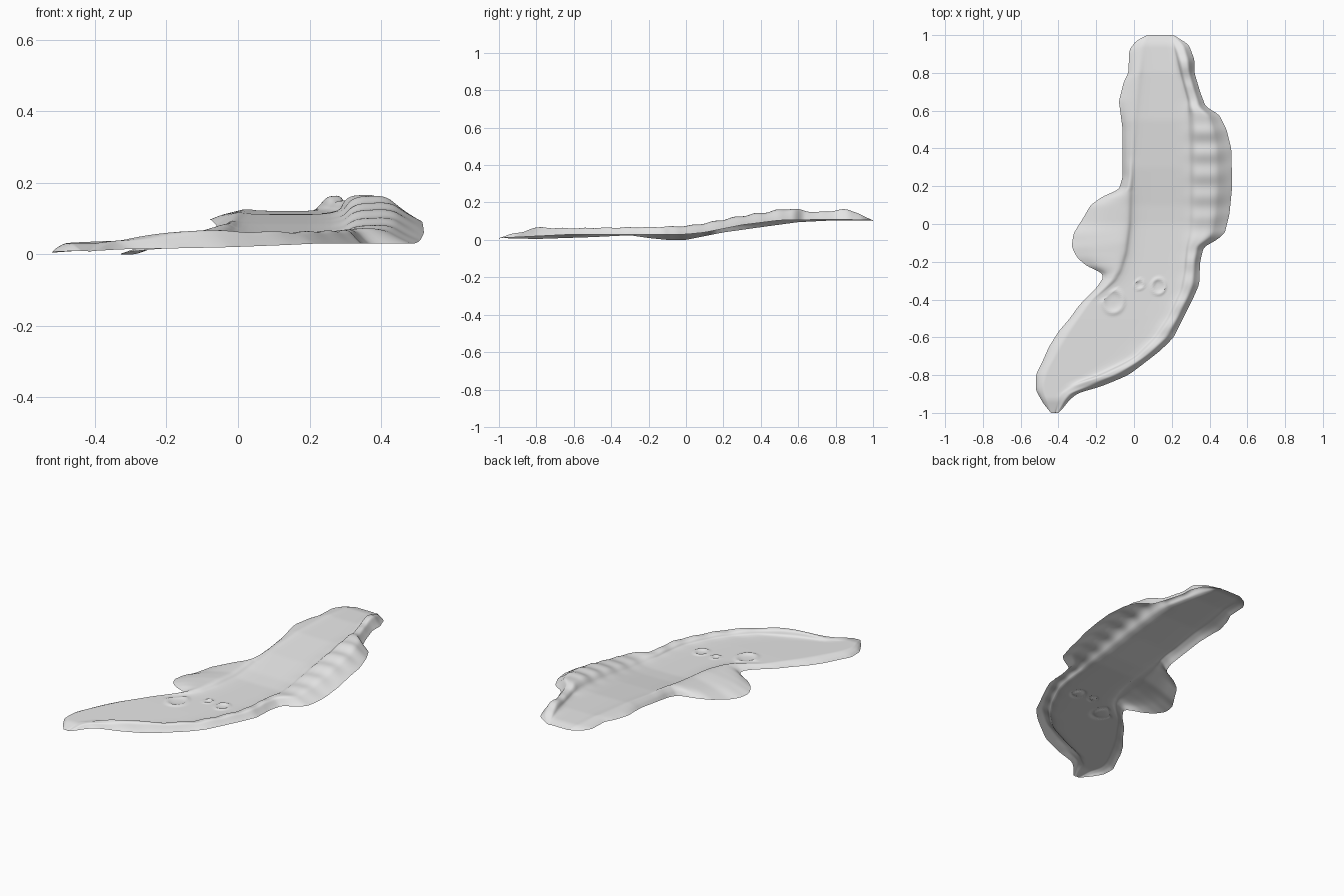
import bpy
import bmesh
import math

# Remove the default object only
default_cube = bpy.data.objects.get("Cube")
if default_cube:
    bpy.data.objects.remove(default_cube, do_unlink=True)


def linear(knots, t):
    """Piecewise linear value of ascending (position, value) knots."""
    if t <= knots[0][0]:
        return knots[0][1]
    for (start, low), (end, high) in zip(knots, knots[1:]):
        if t <= end:
            return low + (high - low) * (t - start) / max(end - start, 1e-6)
    return knots[-1][1]


def rounded(knots, t, radius):
    """Linear value averaged over a small window, so corners become soft."""
    reach = max(0, min(radius, t - knots[0][0], knots[-1][0] - t))
    return sum(linear(knots, t + reach * k / 3) for k in range(-3, 4)) / 7


def mix(a, b, factor):
    return a + (b - a) * factor


def make_material(name, colour):
    material = bpy.data.materials.new(name)
    material.use_nodes = True
    material.diffuse_color = colour
    shader = material.node_tree.nodes["Principled BSDF"]
    shader.inputs["Base Color"].default_value = colour
    shader.inputs["Roughness"].default_value = 0.8
    return material


# Plan outline: x of the left-hand and right-hand borders along y
west_border = [
    (-1, -.44), (-.95, -.48), (-.88, -.52), (-.8, -.52), (-.74, -.49),
    (-.65, -.45), (-.57, -.4), (-.5, -.34), (-.43, -.29), (-.34, -.2),
    (-.28, -.16), (-.25, -.18), (-.23, -.24), (-.18, -.3), (-.12, -.33),
    (-.05, -.32), (.03, -.27), (.1, -.23), (.15, -.16), (.18, -.08),
    (.25, -.06), (.5, -.06), (.65, -.08), (.75, -.055), (.8, -.03),
    (.92, -.025), (.97, .01), (1, .07)]
east_border = [
    (-1, -.4), (-.98, -.38), (-.93, -.34), (-.89, -.29), (-.87, -.2),
    (-.83, -.1), (-.8, -.03), (-.74, .05), (-.67, .14), (-.6, .21),
    (-.5, .26), (-.4, .31), (-.32, .345), (-.2, .35), (-.12, .37),
    (-.09, .43), (-.05, .48), (.05, .505), (.2, .52), (.4, .515),
    (.5, .49), (.58, .45), (.62, .38), (.7, .35), (.8, .32),
    (.87, .32), (.95, .29), (1, .21)]

# Edges of the flat track floor along y
west_foot = [
    (-1, -.435), (-.85, -.46), (-.75, -.42), (-.6, -.33), (-.5, -.27),
    (-.4, -.2), (-.3, -.08), (-.25, -.05), (-.15, -.02), (0, 0),
    (.3, .01), (.5, .03), (.8, .06), (1, .09)]
east_foot = [
    (-1, -.42), (-.9, -.4), (-.84, -.32), (-.8, -.2), (-.74, -.07),
    (-.7, 0), (-.6, .1), (-.5, .17), (-.35, .24), (-.25, .26),
    (0, .28), (.5, .28), (.65, .28), (.8, .24), (1, .19)]

# Heights along y: floor, both borders, and the rise of both banks
floor_height = [
    (-1, .01), (-.93, .03), (-.5, .04), (0, .045), (.1, .055),
    (.3, .085), (.55, .112), (.8, .122), (.95, .118), (1, .105)]
west_height = [
    (-1, .01), (-.8, .005), (-.5, .015), (-.3, .025), (-.2, .01),
    (-.1, 0), (0, 0), (.1, .02), (.2, .04), (.4, .068), (.6, .095),
    (.8, .105), (1, .105)]
east_height = [
    (-1, .01), (-.9, .015), (-.6, .03), (0, .03), (.1, .04),
    (.3, .08), (.5, .105), (.8, .11), (1, .105)]
west_rise = [
    (-1, 0), (-.4, 0), (-.25, .02), (-.1, .03), (.15, .025),
    (.35, .006), (.8, .006), (1, 0)]
east_rise = [
    (-1, 0), (-.87, .01), (-.82, .035), (-.6, .025), (-.2, .026),
    (0, .03), (.2, .04), (.4, .05), (.55, .058), (.7, .03),
    (.8, .036), (.87, .046), (.95, .01), (1, 0)]

# Shallow rings pressed into the floor: centre x, centre y, radius
rings = [(-.11, -.41, .06), (.13, -.33, .04), (.03, -.32, .025), (-.35, -.62, .025)]


def ring_relief(x, y):
    """Low raised lip with a slight hollow inside each ring."""
    total = 0
    for centre_x, centre_y, radius in rings:
        distance = math.hypot((x - centre_x) * 1.15, y - centre_y) / radius
        lip = math.exp(-((distance - 1) * 5) ** 2)
        hollow = math.exp(-(distance * 1.6) ** 4)
        total += .006 * lip - .003 * hollow
    return total


def cross_section(y):
    """Profile from the left-hand border to the right-hand border at y."""
    def at(knots):
        return rounded(knots, y, .015)

    west, east = at(west_border), at(east_border)
    foot_w, foot_e = at(west_foot), at(east_foot)
    floor = at(floor_height)
    low_w, low_e = at(west_height), at(east_height)
    crest_w = floor + at(west_rise)
    # Slight unevenness along the eastern rock ledge
    crest_e = floor + at(east_rise) * (1 + .08 * math.sin(y * 55))
    ridge = foot_w - min(.04, .4 * (foot_w - west))
    return [
        (west, low_w),
        (mix(ridge, west, .6), mix(low_w, crest_w, .55)),
        (ridge, crest_w),
        (foot_w, floor),
        (foot_e, floor),
        (mix(foot_e, east, .2), crest_e - .004),
        (mix(foot_e, east, .62), crest_e),
        (mix(foot_e, east, .85), mix(low_e, crest_e, .35)),
        (east, low_e)]


# Track sheet: rows of cross-sections joined into one smooth surface
ROWS = 260
SPANS = [8, 8, 7, 36, 6, 7, 7, 5]
steps = [span + k / count for span, count in enumerate(SPANS) for k in range(count)]
steps.append(len(SPANS))

mesh = bpy.data.meshes.new("track_sheet")
bm = bmesh.new()
previous = None
for row in range(ROWS + 1):
    y = -math.cos(math.pi * row / ROWS) * .35 + (2 * row / ROWS - 1) * .65
    section = cross_section(y)
    across = [(i, point[0]) for i, point in enumerate(section)]
    upward = [(i, point[1]) for i, point in enumerate(section)]
    current = []
    for t in steps:
        x = rounded(across, t, .3)
        z = rounded(upward, t, .3)
        if 3 < t < 4:
            z += ring_relief(x, y)
        current.append(bm.verts.new((x, y, max(z, 0))))
    if previous:
        for a, b, c, d in zip(previous, previous[1:], current[1:], current):
            bm.faces.new((a, b, c, d))
    previous = current
bm.to_mesh(mesh)
bm.free()

track_sheet = bpy.data.objects.new("track_sheet", mesh)
bpy.context.collection.objects.link(track_sheet)
mesh.materials.append(make_material("pale_grey", (.8, .8, .8, 1)))

# Smooth shading throughout, with only truly hard folds kept
bpy.context.view_layer.objects.active = track_sheet
track_sheet.select_set(True)
bpy.ops.object.shade_smooth_by_angle(angle=math.radians(50))
